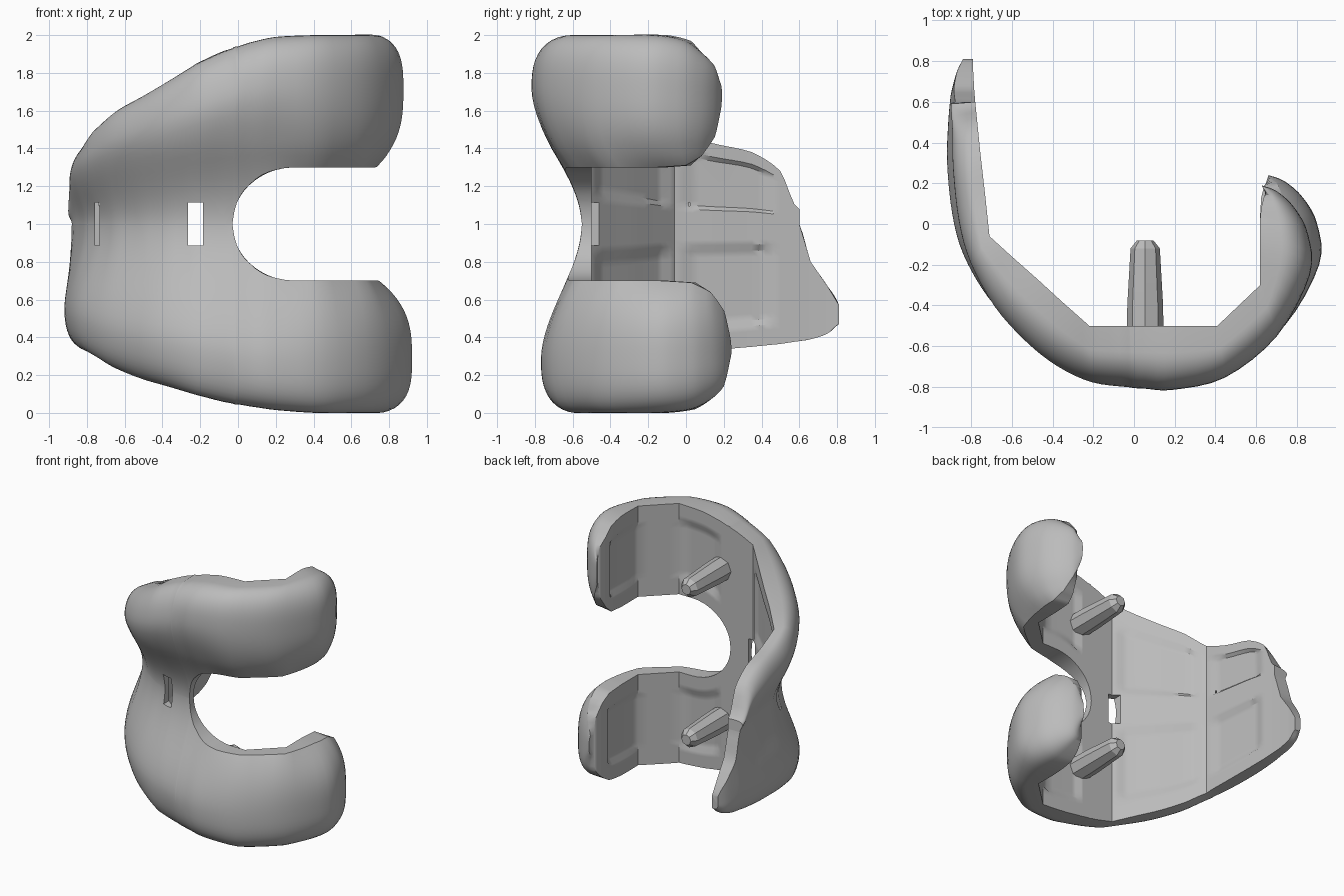
import bpy, bmesh, math
from mathutils import Vector

cube = bpy.data.objects.get("Cube")
if cube:
    bpy.data.objects.remove(cube)

metal = bpy.data.materials.new("satin_grey")
metal.use_nodes = True
GREY = (0.5, 0.5, 0.5, 1)
metal.diffuse_color = GREY
metal.node_tree.nodes["Principled BSDF"].inputs["Base Color"].default_value = GREY

# Plan profile from flange tip to condyle tip: inner x, y, outer x, y, groove fraction
PROFILE = [
    (-.79, .81, -.84, .81, .9), (-.79, .75, -.87, .75, .9), (-.785, .66, -.895, .66, .85),
    (-.78, .6, -.905, .6, .8), (-.77, .5, -.915, .48, .7), (-.755, .35, -.92, .3, .55),
    (-.73, .13, -.895, .05, .45), (-.71, -.06, -.84, -.15, .2), (-.6, -.16, -.72, -.36, .4),
    (-.47, -.275, -.56, -.53, .4), (-.35, -.385, -.4, -.65, .32), (-.22, -.5, -.22, -.73, .14),
    (-.03, -.5, -.03, -.755, .2), (0, -.5, 0, -.757, .2), (.06, -.5, .06, -.76, .2),
    (.2, -.5, .2, -.765, .2), (.41, -.5, .47, -.705, .25), (.62, -.3, .74, -.5, .4),
    (.62, -.1, .91, -.2, .42), (.62, .05, .9, 0, .45), (.625, .13, .83, .13, .5),
    (.64, .19, .74, .21, .6), (.65, .2, .66, .24, .7)]
# Heights above mid-plane: inner edge, upper rim, lower rim
HEIGHTS = [
    (.43, .5, .53), (.33, .4, .58), (.2, .3, .61), (0, .08, .62), (0, .28, .635), (0, .38, .65),
    (0, .43, .67), (0, .5, .69), (0, .6, .76), (0, .68, .82), (0, .76, .86), (0, .85, .905),
    (0, .93, .95), (0, .94, .955), (0, .96, .965), (0, .99, .985), (.3, 1, 1), (.3, 1, 1),
    (.3, 1, 1), (.31, .97, .98), (.36, .91, .93), (.46, .84, .86), (.58, .76, .73)]
STEPS, ACROSS, SHOULDER, RIM = 4, 26, .6, .42
NOTCH_START, NOTCH_END = 12, 16
PANELS = [(4.5, 6.6), (7.4, 10.6), (14.2, 15.8), (17.2, 19)]


def clamp(x):
    return min(1, max(0, x))


def linear(table, col, t):
    i = min(int(t), len(table) - 2)
    return table[i][col] + (table[i + 1][col] - table[i][col]) * (t - i)


def smooth(table, col, t):
    last = len(table) - 1
    i = min(int(t), last - 1)
    f = t - i
    a, b, c, d = (table[min(max(i + k, 0), last)][col] for k in (-1, 0, 1, 2))
    return b + .5 * f * (c - a + f * (2*a - 5*b + 4*c - d + f * (3*(b - c) + d - a)))


def inner_edge(t, x):
    """Height of the notch outline, elliptical where it opens."""
    if NOTCH_START <= t < NOTCH_END:
        return .3 * math.sqrt(1 - clamp((.3 - x) / .33) ** 2)
    return linear(HEIGHTS, 0, t)


def fullness(v, height, far, groove, t):
    """Share of full thickness: a hollow groove in front, rounded condyles behind."""
    s = clamp(height / (.74 * far))
    hollow = s * s * (3 - 2 * s)
    rounded = 1 - (1 - clamp(v / SHOULDER)) ** 3
    back = clamp((t - 15) / 3)
    body = groove + (1 - groove) * (hollow + (rounded - hollow) * back)
    r = clamp((v - SHOULDER) / (1 - SHOULDER))
    return body * (RIM + (1 - RIM) * math.sqrt(1 - r ** 3))


def section(bm, t, side):
    """Closed ring of vertices through one half of the shell."""
    inner = Vector((linear(PROFILE, 0, t), linear(PROFILE, 1, t), 0))
    outer = Vector((smooth(PROFILE, 2, t), smooth(PROFILE, 3, t), 0))
    groove = linear(PROFILE, 4, t)
    near = inner_edge(t, inner.x)
    far = smooth(HEIGHTS, 1 if side > 0 else 2, t)
    shift = Vector((0, 0, 0))
    if side > 0:
        # the upper condyle is slightly narrower and sits further forward
        shift = Vector((-.05 * outer.x, -.05, 0))
        inner.y -= .05 * clamp((t - 18) / 2)
    in_panel = any(a <= t <= b for a, b in PANELS)
    front, back = [], []
    for k in range(ACROSS + 1):
        v = .5 - .5 * math.cos(math.pi * k / ACROSS)
        height = near + (far - near) * v
        up = Vector((0, 0, 1 + side * height))
        full = outer + shift * clamp(height / .4)
        front.append(inner.lerp(full, fullness(v, height, far, groove, t)) + up)
        # shallow recess in the bone-side panels
        depth = .022 if in_panel and .17 < v < .82 else 0
        back.append(inner + (full - inner).normalized() * depth + up)
    return [bm.verts.new(p) for p in front + back[::-1]]


def half_shell(bm, side, start):
    rings = [section(bm, i / STEPS, side)
             for i in range(start * STEPS, (len(PROFILE) - 1) * STEPS + 1)]
    for a, b in zip(rings, rings[1:]):
        for j in range(len(a)):
            k = (j + 1) % len(a)
            bm.faces.new((a[j], a[k], b[k], b[j]))
    bm.faces.new(rings[0])
    bm.faces.new(rings[-1])


def finish(name, bm, angle):
    bmesh.ops.recalc_face_normals(bm, faces=bm.faces[:])
    mesh = bpy.data.meshes.new(name)
    bm.to_mesh(mesh)
    bm.free()
    obj = bpy.data.objects.new(name, mesh)
    bpy.context.collection.objects.link(obj)
    mesh.materials.append(metal)
    bpy.ops.object.select_all(action='DESELECT')
    obj.select_set(True)
    bpy.context.view_layer.objects.active = obj
    bpy.ops.object.shade_smooth_by_angle(angle=math.radians(angle))
    return obj


# Shell: two condyles joined by the front flange
bm = bmesh.new()
half_shell(bm, 1, 3)
half_shell(bm, -1, 0)
bmesh.ops.remove_doubles(bm, verts=bm.verts[:], dist=.0002)
seam = [f for f in bm.faces if all(abs(v.co.z - 1) < .0005 for v in f.verts)]
bmesh.ops.delete(bm, geom=seam, context='FACES')
shell = finish("shell", bm, 35)


# Slots at the bottom of the groove
def cut_slot(x, y, width, depth):
    bpy.ops.mesh.primitive_cube_add(size=1, location=(x, y, 1))
    cutter = bpy.context.object
    cutter.name = "slot_cutter"
    cutter.scale = (width, depth, .23)
    cutter.hide_render = True
    bpy.context.view_layer.objects.active = shell
    mod = shell.modifiers.new("slot", 'BOOLEAN')
    mod.operation, mod.solver, mod.object = 'DIFFERENCE', 'EXACT', cutter
    bpy.ops.object.modifier_apply(modifier=mod.name)
    bpy.data.objects.remove(cutter)


cut_slot(-.225, -.5, .08, .3)
cut_slot(-.745, -.08, .025, .2)

# Tapered fixing pegs with blunt ends
for name, z in (("upper_peg", 1.59), ("lower_peg", .43)):
    bm = bmesh.new()
    rings = []
    for y, r in ((-.54, .09), (-.4, .088), (-.12, .072), (-.08, .04)):
        rings.append([bm.verts.new((.055 + r * math.cos(a), y, z + r * math.sin(a)))
                      for a in (math.tau * k / 8 for k in range(8))])
    for a, b in zip(rings, rings[1:]):
        for j in range(8):
            bm.faces.new((a[j], a[(j + 1) % 8], b[(j + 1) % 8], b[j]))
    bm.faces.new(rings[0])
    bm.faces.new(rings[-1])
    finish(name, bm, 30)
